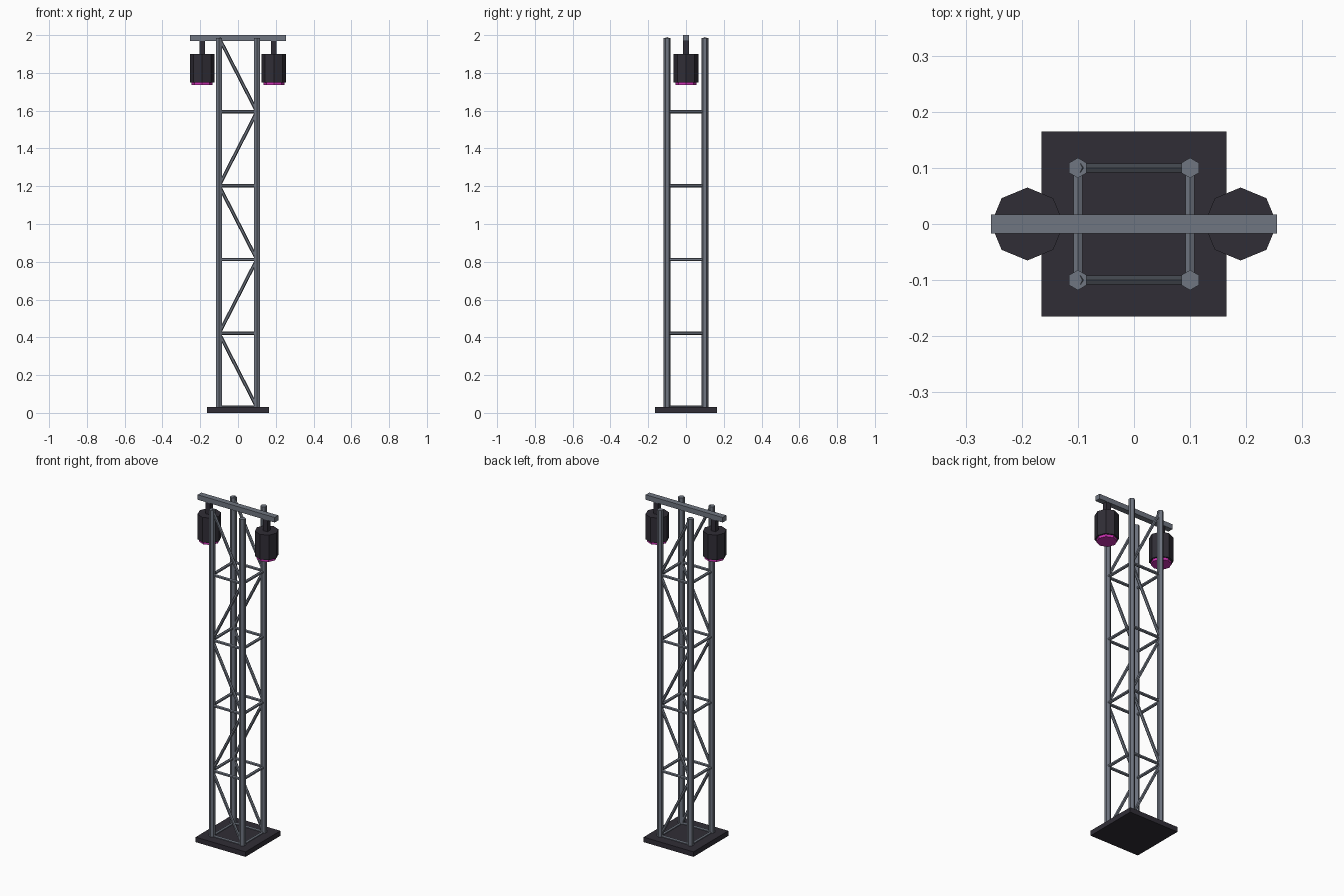
import bpy
from mathutils import Vector

if "Cube" in bpy.data.objects:
    bpy.data.objects.remove(bpy.data.objects["Cube"])


def material(name, color):
    m = bpy.data.materials.new(name)
    m.diffuse_color = (*color, 1)
    m.use_nodes = True
    m.node_tree.nodes["Principled BSDF"].inputs["Base Color"].default_value = m.diffuse_color
    return m


STEEL = material("steel", (0.16, 0.18, 0.22))
DARK = material("dark_casing", (0.03, 0.027, 0.037))
PINK = material("pink_lens", (0.6, 0.03, 0.45))


def finish(name, mat):
    ob = bpy.context.object
    ob.name = name
    ob.data.materials.append(mat)
    return ob


def box(name, center, size, mat):
    bpy.ops.mesh.primitive_cube_add(size=1, location=center)
    bpy.context.object.scale = size
    return finish(name, mat)


def rod(name, a, b, radius, sides, mat):
    a, b = Vector(a), Vector(b)
    d = b - a
    bpy.ops.mesh.primitive_cylinder_add(vertices=sides, radius=radius,
                                        depth=d.length, location=(a + b) / 2)
    ob = finish(name, mat)
    # vertical rods keep their default facing
    if d.xy.length > 1e-6:
        ob.rotation_euler = d.to_track_quat('Z', 'Y').to_euler()
    return ob


W, Z0, Z1, N = 0.1, 0.03, 1.985, 5
STEP = (Z1 - Z0) / N

# base plate
box("base_plate", (0, 0, 0.015), (0.33, 0.33, 0.03), DARK)

# corner posts
for x in (-W, W):
    for y in (-W, W):
        rod("corner_post", (x, y, Z0), (x, y, Z1), 0.018, 6, STEEL)

# lattice: a ring of rungs per level, zigzag braces on front and back
for i in range(N):
    z = Z0 + i * STEP
    side = W if i % 2 == 0 else -W
    for s in (-W, W):
        rod("cross_rung", (-W, s, z), (W, s, z), 0.009, 6, STEEL)
        rod("side_rung", (s, -W, z), (s, W, z), 0.009, 6, STEEL)
        rod("diagonal_brace", (side, s, z), (-side, s, z + STEP), 0.009, 6, STEEL)

# top beam
box("top_beam", (0, 0, 1.985), (0.51, 0.034, 0.03), STEEL)

# hanging lamps
for x in (-0.19, 0.19):
    box("lamp_hanger", (x, 0, 1.935), (0.03, 0.03, 0.08), DARK)
    rod("lamp_body", (x, 0, 1.75), (x, 0, 1.9), 0.065, 8, DARK)
    rod("lamp_lens", (x, 0, 1.735), (x, 0, 1.755), 0.056, 8, PINK)
